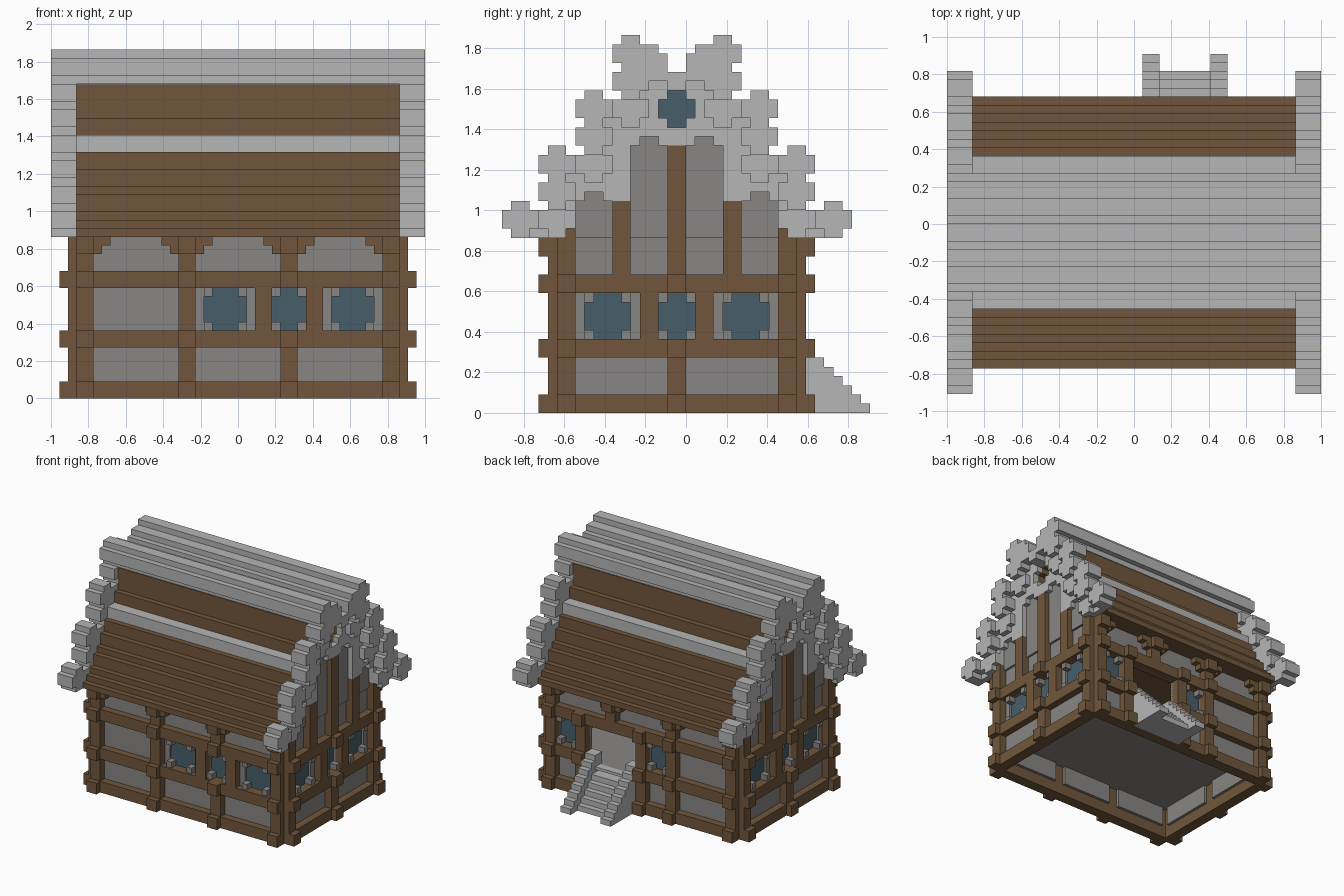
import bpy, bmesh
from mathutils import Vector

U = 2 / 44          # block size
MID = -1            # depth centre of the house, in blocks

if "Cube" in bpy.data.objects:
    bpy.data.objects.remove(bpy.data.objects["Cube"], do_unlink=True)


def material(name, rgb):
    col = [(c / 255) ** 2.2 for c in rgb] + [1]
    m = bpy.data.materials.new(name)
    m.use_nodes = True
    m.diffuse_color = col
    m.node_tree.nodes["Principled BSDF"].inputs["Base Color"].default_value = col
    return m


WOOD = material("brown wood", (112, 87, 62))
STONE = material("grey wall stone", (135, 133, 130))
TRIM = material("light grey trim", (180, 180, 180))
GLASS = material("blue grey glass", (73, 95, 105))


def finish(bm, name, mat):
    bmesh.ops.recalc_face_normals(bm, faces=bm.faces)
    mesh = bpy.data.meshes.new(name)
    bm.to_mesh(mesh)
    bm.free()
    mesh.materials.append(mat)
    bpy.context.collection.objects.link(bpy.data.objects.new(name, mesh))


def boxes(name, mat, items, place=lambda t, n, z: (t, n, z)):
    """Each item: along-range, depth-range, height-range, in blocks."""
    bm = bmesh.new()
    for (t0, t1), (n0, n1), (z0, z1) in items:
        a, b = Vector(place(t0, n0, z0)), Vector(place(t1, n1, z1))
        cube = bmesh.ops.create_cube(bm, size=1)["verts"]
        for v in cube:
            v.co = [((p + q) / 2 + c * abs(q - p)) * U for p, q, c in zip(a, b, v.co)]
    finish(bm, name, mat)


def prism(name, mat, half, x0, x1):
    """Extrude a half section (distance from middle, height) on both slopes."""
    bm = bmesh.new()
    for s in (-1, 1):
        f = bm.faces.new([bm.verts.new((x0 * U, (MID + s * d) * U, z * U)) for d, z in half])
        ext = bmesh.ops.extrude_face_region(bm, geom=[f])["geom"]
        for v in ext:
            if isinstance(v, bmesh.types.BMVert):
                v.co.x = x1 * U
    finish(bm, name, mat)


def around(c, r):
    return (c - r, c + r)


LEVELS = [(0, 2), (6, 8), (13, 15)]
FRAME = (-1, 1)
BUMP = (0, 2)
SKIN = (-0.95, -0.3)


def wall(name, place, half, posts, mullions, windows, tall, door=None):
    """posts: full posts; mullions: middle row; tall: (centre, bottom, top)."""
    frame, glass = [], []
    for i, level in enumerate(LEVELS):
        spans = [(-half, half)]
        if door and i == 1:
            spans = [(-half, door[0]), (door[1], half)]
        frame += [(s, FRAME, level) for s in spans]
        frame += [(around(p, 1), BUMP, level) for p in posts]
    frame += [(around(c, 1), FRAME, (a, b)) for c, a, b in tall]
    frame += [(around(c, 1), FRAME, (6, 15)) for c in mullions]

    # stone infill, left open at windows and doorway
    panels = [((a + 1, b - 1), (-1.5, -0.3), (2, 6)) for a, b in zip(posts, posts[1:])]
    panels.append(((-half, half), SKIN, (13, 19)))
    holes = [around(c, r) for c, r in windows] + ([door] if door else [])
    left = -half
    for a, b in sorted(holes) + [(half, half)]:
        if a > left:
            panels.append(((left, a), SKIN, (6, 13)))
        left = b

    # recessed windows with stone corner blocks
    for c, r in windows:
        glass.append((around(c, r), (-0.9, -0.7), (7, 13)))
        for s in (-1, 1):
            for z in (8.5, 12.5):
                panels.append((around(c + s * (r - 0.5), 0.5), (-0.8, 0.6), around(z, 0.5)))
    boxes(name + "_timber_frame", WOOD, frame, place)
    boxes(name + "_stone_infill", STONE, panels, place)
    boxes(name + "_windows", GLASS, glass, place)


def brackets(name, place):
    # stepped brackets under the eaves
    items = []
    for c in (-18, -6, 6, 18):
        items.append((around(c, 1), BUMP, (17, 19)))
        for r, z in ((2, 17), (3, 18)):
            items.append(((max(c - r, -19), min(c + r, 19)), FRAME, (z, z + 1)))
    boxes(name + "_eave_brackets", WOOD, items, place)


# long walls
front = lambda t, n, z: (t, MID - 13 - n, z)
back = lambda t, n, z: (t, MID + 13 + n, z)
corners = [(-18, 0, 19), (18, 0, 19), (-6, 0, 19), (6, 15, 19)]
wall("front", front, 19, (-18, -6, 6, 18), (3, 9),
     [(-1.5, 2.5), (6, 2), (13.5, 2.5)], corners + [(6, 0, 6)])
wall("back", back, 19, (-18, -6, 0, 12, 18), (0, 12), [(-3, 2), (15, 2)],
     corners + [(0, 0, 6), (12, 0, 6)], door=(1, 11))
brackets("front", front)
brackets("back", back)

# crossed block outline that repeats down the gable edge
STEP = [(4, 40), (4, 41), (6, 41), (6, 40), (7, 40), (7, 38), (6, 38), (6, 37)]
LINK = [(7, 37), (7, 35), (6, 35), (6, 34)]
RIDGE = [(0, 37), (1, 37), (1, 39), (2, 39), (2, 40)]
# notched attic window opening
ATTIC = [(0, 31), (1, 31), (1, 32), (2, 32), (2, 34), (1, 34), (1, 35), (0, 35)]
verge = list(RIDGE)
for k in range(4):
    part = STEP + (LINK if k < 3 else [])
    verge += [(d + 4 * k, z - 6 * k) for d, z in part]
verge += [(13, 19), (13, 20), (11, 20), (11, 23), (10, 23), (10, 24), (8, 24), (8, 23),
          (5, 23), (5, 29), (4, 29), (4, 30), (2, 30), (2, 29), (0, 29)]

# gable ends
for s, side in ((1, "left"), (-1, "right")):
    gable = lambda t, n, z: (s * (19 + n), MID + t, z)
    wall(side + "_gable", gable, 13, (-12, 0, 12), (-3, 3),
         [(-7.5, 2.5), (0, 2), (7.5, 2.5)],
         [(-12, 0, 20), (12, 0, 20), (0, 0, 6), (0, 15, 29), (-6, 15, 23), (6, 15, 23)])
    boxes(side + "_gable_upper_stone", STONE,
          [((-11, 11), (-0.5, 0.1), (19, 25)), ((-5, 5), (-0.5, 0.1), (25, 30.5))], gable)
    boxes(side + "_attic_window", GLASS, [((-2, 2), (-2, -1.8), (31, 35))], gable)
    prism(side + "_verge_board", TRIM, verge + ATTIC, s * 19, s * 20)

    # outer crosses, with a shallower row of crosses beneath them
    chain = [((-1, 1), (0, 3), (35, 37))]
    for m in (-1, 1):
        for d, end, top in ((1, 2, 39), (2, 4, 40)):
            chain.append(((m * d, m * end), (0, 3), (36, top)))
        for k in range(4):
            for drop, depth in ((0, 3), (3, 3), (6, 2)) if k < 3 else ((0, 3),):
                c, z = m * (5 + 4 * k), 39 - 6 * k - drop
                chain += [(around(c, 2), (0, depth), around(z, 1)),
                          (around(c, 1), (0, depth), around(z, 2))]
    boxes(side + "_verge_crosses", TRIM, chain, gable)

# stepped wooden roof, with the attic opening running through it
slope = [(0, 36.9), (6, 36.9), (6, 33), (7, 33), (7, 29.5), (9, 29.5), (9, 29), (10, 29)]
for d, z in enumerate([27, 25, 24, 22, 21, 20], 10):
    slope += [(d, z), (d + 1, z)]
slope += [(16, 19), (0, 19)]
prism("roof_wood", WOOD, slope + ATTIC, -19, 19)
prism("roof_ridge", TRIM, RIDGE + STEP + [(5, 37), (5, 36), (0, 36)], -19, 19)
for s, side in ((1, "back"), (-1, "front")):
    boxes(side + "_roof_band", TRIM,
          [((-19, 19), (MID + s * 6, MID + s * 9.02), (29, 31))])

# floor and entrance stairs
boxes("floor", STONE, [((-18.5, 18.5), (MID - 12.5, MID + 12.5), (5.4, 6))])
stairs = []
for i in range(8):
    for x in ((1, 3), (9, 11)):
        stairs.append((x, (11, 13 + i), (0 if i > 1 else 5, 8 - i)))
for i in range(6):
    stairs.append(((3, 9), (11.5, 13 + i), (0 if i else 5.5, 6 - i)))
boxes("entrance_stairs", TRIM, stairs)
